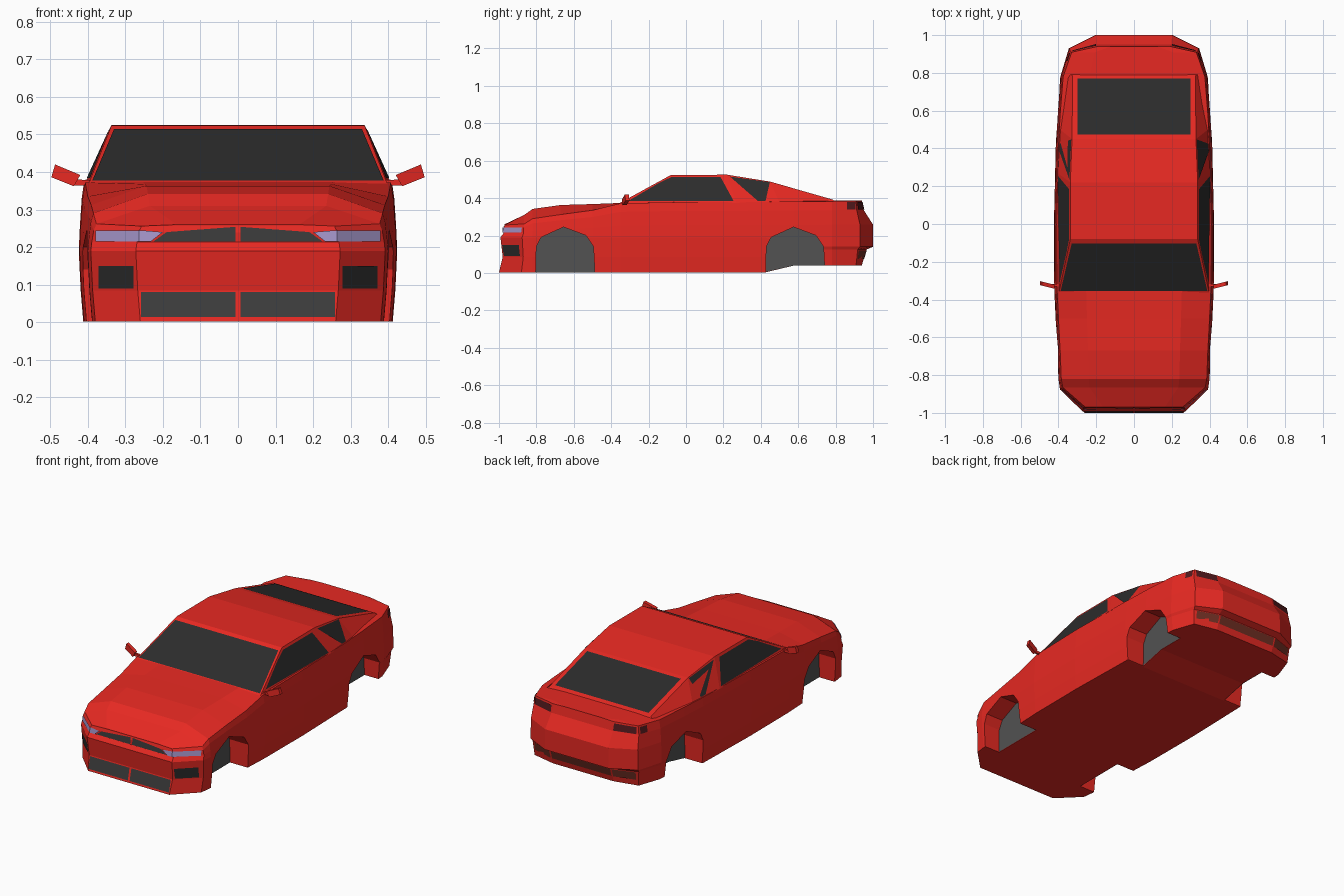
import bpy, bmesh
from mathutils import Vector
from mathutils.bvhtree import BVHTree

if "Cube" in bpy.data.objects:
    bpy.data.objects.remove(bpy.data.objects["Cube"])


def material(name, r, g, b):
    m = bpy.data.materials.new(name)
    m.diffuse_color = (r, g, b, 1)
    m.use_nodes = True
    m.node_tree.nodes["Principled BSDF"].inputs["Base Color"].default_value = m.diffuse_color
    return m


RED = material("red_paint", .8, .022, .016)
GLASS = material("dark_glass", .025, .025, .025)
GRILLE = material("dark_grille", .045, .045, .045)
LINER = material("grey_liner", .085, .085, .085)
LAMP = material("headlight_lens", .38, .31, .6)
TAIL = material("tail_lens", .08, .01, .012)
TRIM = material("brown_trim", .16, .028, .017)


def make(name, verts, faces, mat, fix_normals=True):
    me = bpy.data.meshes.new(name)
    me.from_pydata([tuple(v) for v in verts], [], faces)
    if fix_normals:
        bm = bmesh.new()
        bm.from_mesh(me)
        bmesh.ops.recalc_face_normals(bm, faces=bm.faces)
        bm.to_mesh(me)
        bm.free()
    me.materials.append(mat)
    ob = bpy.data.objects.new(name, me)
    bpy.context.collection.objects.link(ob)
    return ob


def prism(name, loop_a, loop_b, mat):
    n = len(loop_a)
    faces = [tuple(range(n)), tuple(range(2 * n - 1, n - 1, -1))]
    faces += [(i, (i + 1) % n, n + (i + 1) % n, n + i) for i in range(n)]
    return make(name, list(loop_a) + list(loop_b), faces, mat)


# Body shell: sections along y as (y, half width, shoulder z, crown z)
SECTIONS = [(-1, .272, .256, .26), (-.88, .392, .262, .31), (-.82, .4, .29, .342),
            (-.67, .406, .312, .363), (-.5, .415, .335, .368), (-.35, .422, .372, .374),
            (0, .424, .379, .382), (.42, .414, .38, .383), (.58, .406, .382, .385),
            (.78, .39, .383, .388), (.93, .345, .385, .388), (1, .205, .385, .388)]
INSET = [-.012, -.005, 0, -.003, -.008, -.015]
FRONT_DY = [0, .02, .008, .025, .025, .03]
REAR_DY = [-.06, -.035, 0, 0, -.05, -.06]
END_WEIGHT = {-1: 1, -.88: .5, .93: .35, 1: 1}
verts, faces = [], []
for y, x, b, c in SECTIONS:
    w = min(1, max(0, (y - .42) / .16))
    low = [p + (q - p) * w for p, q in zip((.002, .085, .19), (.04, .125, .14))]
    zs = low + [.19 + .35 * (b - .19), .19 + .75 * (b - .19), b]
    dys = FRONT_DY if y < 0 else REAR_DY
    half = [Vector((x + INSET[i], y + END_WEIGHT.get(y, 0) * dys[i], zs[i])) for i in range(6)]
    half.append(Vector((x * .6, half[5].y, c)))
    verts += half + [Vector((-v.x, v.y, v.z)) for v in reversed(half)]
N = 14
for s in range(len(SECTIONS) - 1):
    faces += [(s * N + i, s * N + (i + 1) % N, (s + 1) * N + (i + 1) % N, (s + 1) * N + i)
              for i in range(N)]
for base in (0, (len(SECTIONS) - 1) * N):
    faces += [(base + j, base + j + 1, base + N - 2 - j, base + N - 1 - j) for j in range(6)]
body = make("body_shell", verts, faces, RED)
body_tree = BVHTree.FromPolygons(verts, faces)

# Cabin: pairs of base and roof points
RAILS = [((.398, -.365, .368), (.337, -.08, .524)), ((.405, .27, .375), (.337, .22, .525)),
         ((.392, .5, .375), (.328, .45, .488)), ((.35, .8, .375), (.325, .785, .392))]
cv = []
for base, roof in RAILS:
    half = [Vector(base), Vector(roof)]
    cv += half + [Vector((-v.x, v.y, v.z)) for v in reversed(half)]
cf = [(0, 1, 2, 3), (12, 13, 14, 15)]
for s in range(3):
    cf += [(4 * s + i, 4 * s + (i + 1) % 4, 4 * s + 4 + (i + 1) % 4, 4 * s + 4 + i) for i in range(4)]
make("cabin", cv, cf, RED)
cabin_tree = BVHTree.FromPolygons(cv, cf)

# Wheel arches: cut from the shell, each with an inner liner
ARCH = [(-.155, .003), (-.15, .14), (-.125, .19), (-.005, .245), (.115, .2), (.155, .14), (.165, .003)]
for label, cy, floor in (("front", -.65, [.003, .003, .003]), ("rear", .58, [.04, .04, .005])):
    for side, s in (("right", 1), ("left", -1)):
        prof = [(cy + a, z if z > .01 else -.05) for a, z in ARCH]
        cutter = prism("arch_cutter", [(s * .29, y, z) for y, z in prof],
                       [(s * .6, y, z) for y, z in prof], RED)
        mod = body.modifiers.new("arch", 'BOOLEAN')
        mod.operation, mod.solver, mod.object = 'DIFFERENCE', 'EXACT', cutter
        bpy.context.view_layer.objects.active = body
        bpy.ops.object.modifier_apply(modifier=mod.name)
        bpy.data.objects.remove(cutter)
        ring = [(s * .292, cy + a, z) for a, z in ARCH[1:6]]
        ring += [(s * .292, cy + a, z) for a, z in zip((.165, 0, -.155), floor)]
        make(f"{label}_{side}_wheel_liner", ring, [tuple(range(8))[::-s]], LINER, False)


def panel(name, tree, view, polys, mat, lift=.003, sides=(1, -1)):
    """Project flat outlines onto a surface, on both sides of the car."""
    vs, fs = [], []
    for s in sides:
        for poly in polys:
            start = len(vs)
            for u, v in poly:
                o, d = {"side": ((s * 2, u, v), (-s, 0, 0)), "front": ((s * u, -2, v), (0, 1, 0)),
                        "back": ((s * u, 2, v), (0, -1, 0)), "top": ((s * u, v, 2), (0, 0, -1))}[view]
                d = Vector(d)
                hit = tree.ray_cast(Vector(o), d)[0]
                if hit:
                    vs.append(hit - d * lift)
            ids = list(range(start, len(vs)))
            if len(ids) < 3:
                continue
            a, b, c = vs[ids[0]], vs[ids[1]], vs[ids[2]]
            if (b - a).cross(c - a).dot(d) > 0:
                ids.reverse()
            fs.append(tuple(ids))
    return make(name, vs, fs, mat, False)


def box(u0, u1, v0, v1):
    return [(u0, v0), (u1, v0), (u1, v1), (u0, v1)]


# Windows
panel("windshield", cabin_tree, "top", [[(-.388, -.354), (.388, -.354), (.33, -.103), (-.33, -.103)]],
      GLASS, sides=(1,))
panel("rear_window", cabin_tree, "top", [box(-.3, .3, .475, .77)], GLASS, sides=(1,))
panel("door_windows", cabin_tree, "side",
      [[(-.31, .384), (.255, .384), (.185, .512), (-.08, .512), (-.15, .478)]], GLASS, .002)
panel("quarter_windows", cabin_tree, "side",
      [[(.385, .384), (.425, .384), (.448, .485), (.235, .515)]], GLASS, .002)

# Nose openings and lamps
panel("lower_intake", body_tree, "front", [box(.006, .258, .014, .081)], GRILLE)
panel("upper_grille", body_tree, "front", [[(.006, .215), (.225, .215), (.19, .24), (.006, .254)]], GRILLE)
panel("corner_vents", body_tree, "front", [box(.278, .372, .09, .15)], GLASS)
panel("headlights", body_tree, "front",
      [[(.232, .215), (.264, .215), (.264, .245), (.2, .24)], box(.264, .38, .215, .244)], LAMP, .006)

# Tail lamps and rear lower trim
panel("tail_lamps", body_tree, "back", [box(.2, .325, .34, .378)], TAIL, .005)
panel("tail_lamp_sides", body_tree, "side", [box(.862, .905, .34, .378)], TAIL, .005)
panel("rear_trim", body_tree, "back", [box(-.19, .19, .075, .12)], TRIM, sides=(1,))
panel("rear_trim_corners", body_tree, "back", [box(.2, .325, .075, .12)], TRIM)

# Door mirrors
HEAD = [(.437, .362), (.497, .386), (.487, .42), (.42, .392)]
ARM = [(.39, .364), (.437, .364), (.428, .38), (.39, .378)]
for side, s in (("right", 1), ("left", -1)):
    for part, prof, y0, y1 in (("head", HEAD, -.333, -.312), ("arm", ARM, -.33, -.318)):
        slant = .25 if part == "head" else 0
        prism(f"{side}_mirror_{part}", [(s * x, y0 + slant * (x - .46), z) for x, z in prof],
              [(s * x, y1 + slant * (x - .46), z) for x, z in prof], RED)
